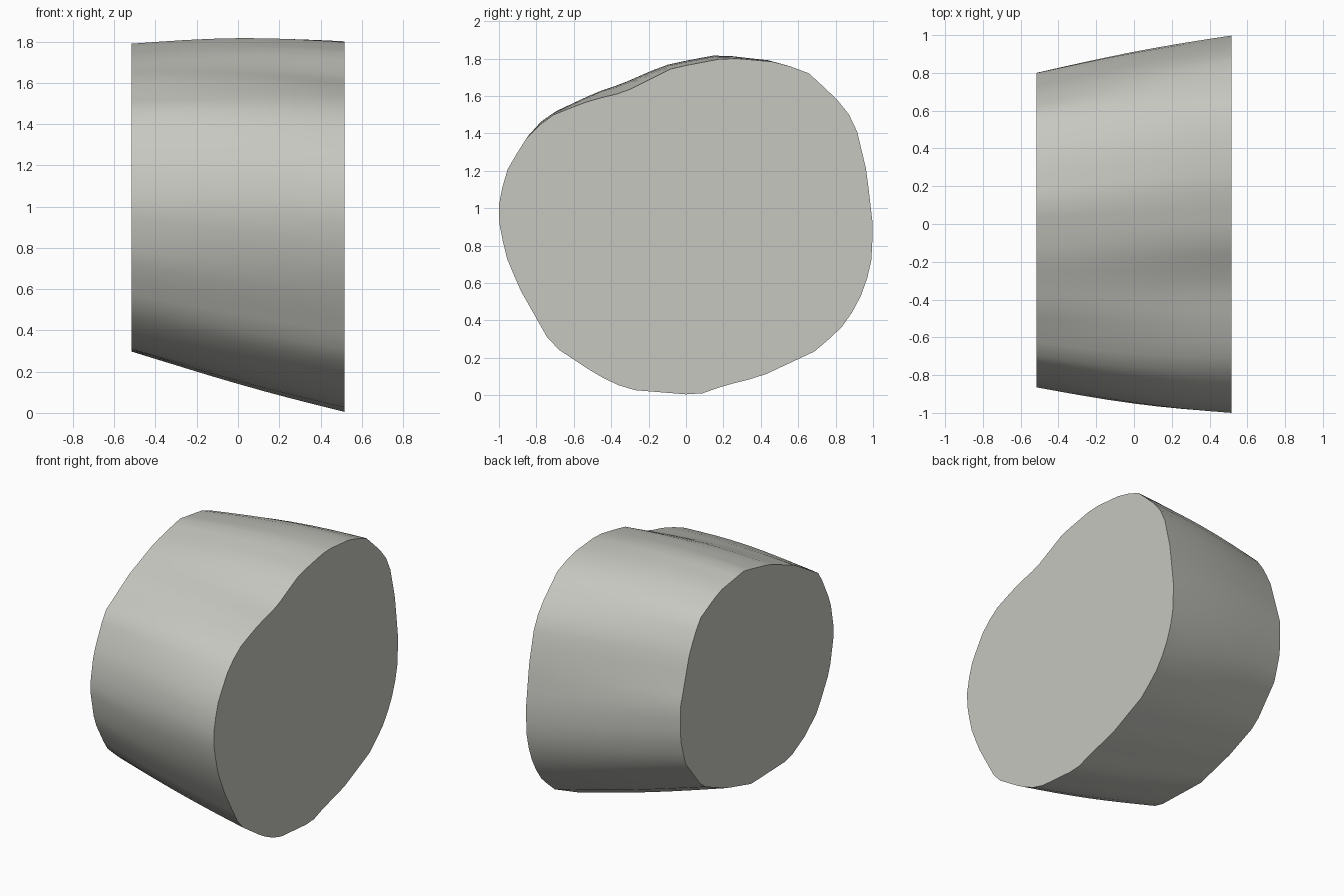
import bpy, bmesh, math
from mathutils import Vector

cube = bpy.data.objects.get("Cube")
if cube:
    bpy.data.objects.remove(cube, do_unlink=True)

# End outlines as (y, z), running from the back over the top to the front
LARGE_END = [(1, .9), (.965, 1.2), (.91, 1.43), (.85, 1.54), (.66, 1.72), (.5, 1.78),
             (.22, 1.805), (-.07, 1.75), (-.33, 1.62), (-.5, 1.58), (-.7, 1.505),
             (-.83, 1.41), (-.95, 1.22), (-1, 1.05), (-1, .93), (-.965, .75),
             (-.89, .57), (-.72, .27), (-.47, .105), (-.31, .03), (.06, 0),
             (.2, .05), (.4, .1), (.7, .24), (.86, .39), (.95, .56), (.99, .7)]
SMALL_END = [(.8, 1.11), (.7, 1.45), (.594, 1.64), (.377, 1.75), (.106, 1.79),
             (-.165, 1.73), (-.44, 1.62), (-.71, 1.46), (-.83, 1.22), (-.87, 1.0),
             (-.82, .75), (-.69, .52), (-.55, .4), (-.38, .31), (.03, .297),
             (.3, .37), (.56, .48), (.746, .71), (.8, .9)]
LARGE_CENTRE, SMALL_CENTRE = Vector((0, .92)), Vector((-.04, 1.03))
HALF_WIDTH = .517
SIDES, RINGS = 64, 8


def radius_at(outline, centre, angle):
    """Distance from the centre to the outline along one direction."""
    d = Vector((math.cos(angle), math.sin(angle)))
    for i, p in enumerate(outline):
        a = Vector(p) - centre
        e = Vector(outline[(i + 1) % len(outline)]) - centre - a
        det = d.x * e.y - d.y * e.x
        if abs(det) < 1e-9:
            continue
        r = (a.x * e.y - a.y * e.x) / det
        s = (a.x * d.y - a.y * d.x) / det
        if r > 0 and -1e-6 <= s <= 1 + 1e-6:
            return r
    return .9


# Loft the tapered barrel between the two outlines with a slight bulge
bm = bmesh.new()
angles = [2 * math.pi * i / SIDES for i in range(SIDES)]
small = [radius_at(SMALL_END, SMALL_CENTRE, a) for a in angles]
large = [radius_at(LARGE_END, LARGE_CENTRE, a) for a in angles]
rings = []
for k in range(RINGS + 1):
    t = k / RINGS
    centre = SMALL_CENTRE.lerp(LARGE_CENTRE, t)
    ring = []
    for a, rs, rl in zip(angles, small, large):
        top = max(0, math.sin(a) * .9 - math.cos(a) * .4)
        r = (rs + (rl - rs) * t) * (1 + math.sin(math.pi * t) * (.014 + .018 * top))
        ring.append(bm.verts.new((HALF_WIDTH * (2 * t - 1),
                                  centre.x + r * math.cos(a),
                                  centre.y + r * math.sin(a))))
    rings.append(ring)
for lower, upper in zip(rings, rings[1:]):
    for i in range(SIDES):
        j = (i + 1) % SIDES
        bm.faces.new((lower[i], lower[j], upper[j], upper[i]))

# Flat end caps
bm.faces.new(rings[0])
bm.faces.new(rings[-1])
bmesh.ops.recalc_face_normals(bm, faces=bm.faces)

mesh = bpy.data.meshes.new("tapered_barrel")
bm.to_mesh(mesh)
bm.free()
barrel = bpy.data.objects.new("tapered_barrel", mesh)
bpy.context.collection.objects.link(barrel)

# Pale stone grey
colour = (.57, .57, .53, 1)
grey = bpy.data.materials.new("pale_grey")
grey.use_nodes = True
grey.diffuse_color = colour
bsdf = next(n for n in grey.node_tree.nodes if n.type == 'BSDF_PRINCIPLED')
bsdf.inputs["Base Color"].default_value = colour
mesh.materials.append(grey)

# Smooth sides with crisp rims
bpy.ops.object.select_all(action='DESELECT')
barrel.select_set(True)
bpy.context.view_layer.objects.active = barrel
bpy.ops.object.shade_smooth_by_angle(angle=math.radians(40))
